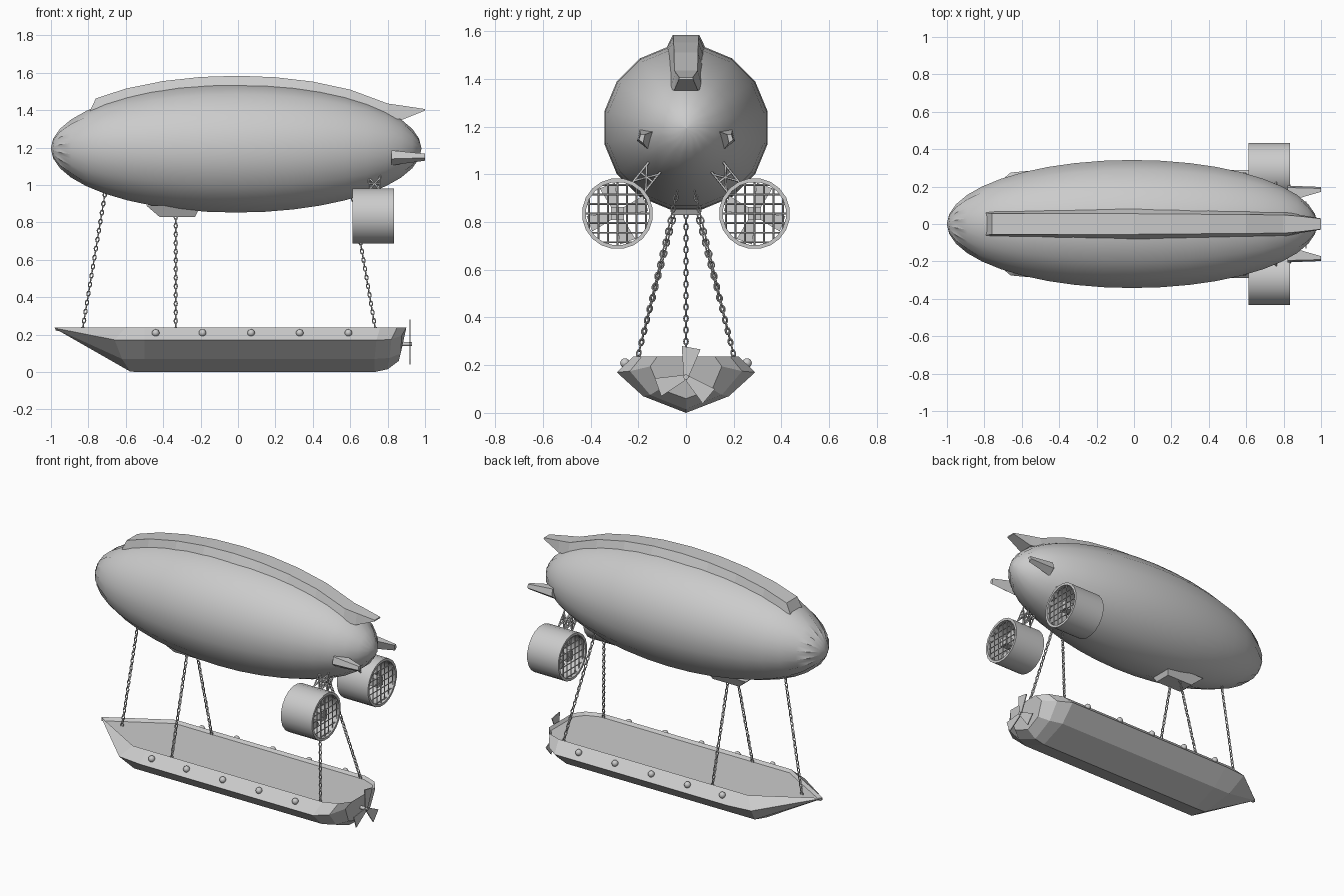
import bpy, bmesh
from math import sin, cos, pi, sqrt, radians
from mathutils import Vector, Matrix

if "Cube" in bpy.data.objects:
    bpy.data.objects.remove(bpy.data.objects["Cube"])

CZ = 1.195                      # envelope axis height


def body_r(x):
    return 0.349 * sqrt(max(0, 1 - ((x + 0.01) / 0.99) ** 2))


def finish(name, bm, smooth=None):
    bmesh.ops.remove_doubles(bm, verts=bm.verts, dist=1e-5)
    bmesh.ops.recalc_face_normals(bm, faces=bm.faces)
    me = bpy.data.meshes.new(name)
    bm.to_mesh(me)
    bm.free()
    ob = bpy.data.objects.new(name, me)
    bpy.context.collection.objects.link(ob)
    if smooth:
        bpy.ops.object.select_all(action='DESELECT')
        ob.select_set(True)
        bpy.context.view_layer.objects.active = ob
        bpy.ops.object.shade_smooth_by_angle(angle=radians(smooth))
    return ob


def loft(name, rings, closed=True, caps=True, loop=False, smooth=None):
    """Skin a list of equally long point rings."""
    bm = bmesh.new()
    vs = [[bm.verts.new(p) for p in r] for r in rings]
    n = len(vs[0])
    pairs = list(zip(vs, vs[1:])) + ([(vs[-1], vs[0])] if loop else [])
    for a, b in pairs:
        for i in range(n if closed else n - 1):
            j = (i + 1) % n
            bm.faces.new((a[i], a[j], b[j], b[i]))
    if caps:
        bm.faces.new(vs[0])
        bm.faces.new(vs[-1])
    return finish(name, bm, smooth)


def circle(x, y, z, r, n, off=0.0):
    return [(x, y + r * cos(2 * pi * (i + off) / n), z + r * sin(2 * pi * (i + off) / n)) for i in range(n)]


def tubes(name, paths, radius, cyclic=False, res=0):
    """Several round bars or rings in one object."""
    cu = bpy.data.curves.new(name, 'CURVE')
    cu.dimensions = '3D'
    cu.bevel_depth = radius
    cu.bevel_resolution = res
    cu.use_fill_caps = True
    for path in paths:
        sp = cu.splines.new('POLY')
        sp.points.add(len(path) - 1)
        for p, co in zip(sp.points, path):
            p.co = (*co, 1)
        sp.use_cyclic_u = cyclic
    ob = bpy.data.objects.new(name, cu)
    bpy.context.collection.objects.link(ob)
    bpy.ops.object.select_all(action='DESELECT')
    ob.select_set(True)
    bpy.context.view_layer.objects.active = ob
    bpy.ops.object.convert(target='MESH')
    return ob


def fan(name, center, r0, r1, half, angles, pitch):
    """Flared, pitched thin blades turning about the x axis."""
    bm = bmesh.new()
    for a in angles:
        m = Matrix.Translation(center) @ Matrix.Rotation(radians(a), 4, 'X')
        m = m @ Matrix.Rotation(radians(pitch), 4, 'Y')
        box = bmesh.ops.create_cube(bm, size=1)['verts']
        for v in box:
            outer = v.co.y > 0
            v.co = m @ Vector((v.co.x * 0.006, r1 if outer else r0,
                               v.co.z * 2 * (half if outer else 0.012)))
    return finish(name, bm)


# gas envelope, gently puckered at both ends
rings = []
for k in range(21):
    t = pi * k / 20
    x = -0.01 - 0.99 * cos(t)
    ring = []
    for i in range(32):
        a = 2 * pi * (i + 1) / 32
        flat = cos(pi / 16) if i % 2 else 1.0     # 16 flat gores
        pucker = 0.93 if (i % 2 and abs(x) > 0.88) else 1.0
        r = max(body_r(x), 0.004) * flat * pucker
        ring.append((x, r * cos(a), CZ + r * sin(a)))
    rings.append(ring)
loft("envelope", rings, smooth=35)

# spine along the top, ending in the tail fin
rings = [[(-0.79, -0.065, 1.37), (-0.79, -0.06, 1.40), (-0.79, 0.06, 1.40), (-0.79, 0.065, 1.37)]]
for x in [-0.76, -0.6, -0.4, -0.2, 0, 0.2, 0.4, 0.6, 0.8]:
    z = CZ + body_r(x) + 0.040
    w = 0.055 - 0.008 * max(0, x)
    b = 0.092 - 0.03 * abs(x)
    rings.append([(x, -b, z - 0.075), (x, -w, z), (x, w, z), (x, b, z - 0.075)])
rings.append([(0.88, -0.05, 1.35), (0.88, -0.042, 1.424), (0.88, 0.042, 1.424), (0.88, 0.05, 1.35)])
rings.append([(1.0, -0.03, 1.398), (1.0, -0.028, 1.406), (1.0, 0.028, 1.406), (1.0, 0.03, 1.398)])
loft("top_spine_fin", rings)

# side tail fins
for s in (-1, 1):
    loft("side_tail_fin", [
        [(0.82, s * 0.12, 1.185), (0.82, s * 0.195, 1.185), (0.82, s * 0.205, 1.14), (0.82, s * 0.16, 1.105)],
        [(1.0, s * 0.172, 1.167), (1.0, s * 0.19, 1.167), (1.0, s * 0.198, 1.145), (1.0, s * 0.18, 1.13)]])

# belly pod under the envelope
loft("belly_pod", [
    [(-0.42, -0.055, 0.83), (-0.23, -0.055, 0.83), (-0.23, 0.055, 0.83), (-0.42, 0.055, 0.83)],
    [(-0.49, -0.085, 0.89), (-0.20, -0.085, 0.89), (-0.20, 0.085, 0.89), (-0.49, 0.085, 0.89)]])

# ducted fan engines
EY, EZ, X0, X1, R = 0.287, 0.835, 0.612, 0.835, 0.149
for s in (-1, 1):
    y = s * EY
    prof = [(X0, R), (X1, R), (X1, R - 0.016), (X0, R - 0.016)]
    loft("engine_duct", [circle(px, y, EZ, r, 20, 0.5) for px, r in prof],
         caps=False, loop=True, smooth=30)
    # guard grilles on both ends
    bars = []
    for gx in (X0 + 0.012, X1 - 0.012):
        for k in range(-3, 4):
            d = k * 0.04
            h = sqrt(0.138 ** 2 - d * d)
            bars.append([(gx, y + d, EZ - h), (gx, y + d, EZ + h)])
            bars.append([(gx, y - h, EZ + d), (gx, y + h, EZ + d)])
    tubes("engine_grille", bars, 0.004)
    fan("engine_fan", (0.725, y, EZ), 0.015, 0.125, 0.034,
        [s * (70 + 90 * k) for k in range(4)], 0)
    loft("engine_hub", [circle(px, y, EZ, 0.038, 4, 0.5) for px in (X0 + 0.015, X1 - 0.015)])
    # lattice strut up to the envelope
    d = Vector((0, s * 0.623, -0.782))
    t = Vector((0, s * 0.782, 0.623)) * 0.032
    base = Vector((0, 0, CZ))

    def at(x, side, r):
        return base + d * r + t * side + Vector((x, 0, 0))
    legs = []
    cs = [(0.70, -1), (0.70, 1), (0.76, 1), (0.76, -1)]
    for a, b in zip(cs, cs[1:] + cs[:1]):
        legs.append([at(*a, 0.20), at(*a, 0.325)])
        legs.append([at(*a, 0.225), at(*b, 0.31)])
        legs.append([at(*b, 0.225), at(*a, 0.31)])
        legs.append([at(*a, 0.265), at(*b, 0.265)])
    tubes("engine_strut", legs, 0.005)

# suspension chains
def chain(name, a, b):
    a, b = Vector(a), Vector(b)
    d = b - a
    n = round(d.length / 0.024)
    u = d.normalized()
    v = u.cross(Vector((1, 0, 0))).normalized()
    w = u.cross(v)
    links = []
    for i in range(n):
        c = a + d * (i + 0.5) / n
        side = v if i % 2 else w
        links.append([c + u * 0.015 * cos(k * pi / 4) + side * 0.0085 * sin(k * pi / 4) for k in range(8)])
    tubes(name, links, 0.0035, cyclic=True)


chain("bow_chain", (-0.833, 0, 0.215), (-0.71, 0, 0.96))
for s in (-1, 1):
    chain("middle_chain", (-0.333, s * 0.207, 0.215), (-0.333, s * 0.045, 0.84))
    chain("stern_chain", (0.737, s * 0.207, 0.215), (0.613, s * 0.035, 0.935))

# boat hull: deck edge, chine, bilge, keel for each section
T = 0.237
halves = [
    [(-0.98, 0.002, T), (-0.98, 0.002, T - 0.002), (-0.979, 0.001, T - 0.004), (-0.978, 0, T - 0.005)],
    [(-0.60, 0.22, T), (-0.66, 0.275, 0.172), (-0.62, 0.18, 0.07), (-0.575, 0, 0.002)],
    [(-0.50, 0.22, T), (-0.50, 0.29, 0.17), (-0.50, 0.18, 0.07), (-0.50, 0, 0.0)],
    [(0.76, 0.22, T), (0.74, 0.29, 0.17), (0.73, 0.18, 0.07), (0.73, 0, 0.0)],
    [(0.85, 0.185, T), (0.82, 0.235, 0.175), (0.81, 0.15, 0.075), (0.80, 0, 0.015)],
    [(0.90, 0.12, T), (0.875, 0.15, 0.195), (0.87, 0.11, 0.10), (0.86, 0, 0.06)]]
rings = [h + [(x, -y, z) for x, y, z in h[2::-1]] for h in halves]
hull = loft("boat_hull", rings, closed=False, caps=False)
bm = bmesh.new()
bm.from_mesh(hull.data)
bmesh.ops.holes_fill(bm, edges=[e for e in bm.edges if e.is_boundary and
                                all(v.co.x > 0.855 for v in e.verts)], sides=0)
# transom and sunken deck with a raised rim
bm.verts.ensure_lookup_table()
find = lambda p: min(bm.verts, key=lambda v: (v.co - Vector(p)).length)
stern = [find(p) for p in rings[-1]]
if not any(set(f.verts) == set(stern) for f in bm.faces):
    bm.faces.new(stern)
deck = bm.faces.new([find(r[0]) for r in rings] + [find(r[-1]) for r in rings[::-1]])
bmesh.ops.recalc_face_normals(bm, faces=bm.faces)
bmesh.ops.inset_region(bm, faces=[deck], thickness=0.014, depth=0)
for v in deck.verts:
    v.co.z -= 0.018
bmesh.ops.recalc_face_normals(bm, faces=bm.faces)
bm.to_mesh(hull.data)
bm.free()

# round portholes along both sides
bm = bmesh.new()
for s in (-1, 1):
    for x in (-0.44, -0.19, 0.07, 0.33, 0.59):
        bmesh.ops.create_uvsphere(bm, u_segments=12, v_segments=8, radius=0.02,
                                  matrix=Matrix.Translation((x, s * 0.256, 0.209)))
finish("portholes", bm, 60)

# stern propeller
fan("stern_propeller", (0.92, 0, 0.15), 0.008, 0.125, 0.04, (80, 200, 320), 0)
loft("propeller_shaft", [circle(x, 0, 0.15, 0.011, 10) for x in (0.85, 0.93)], smooth=40)
